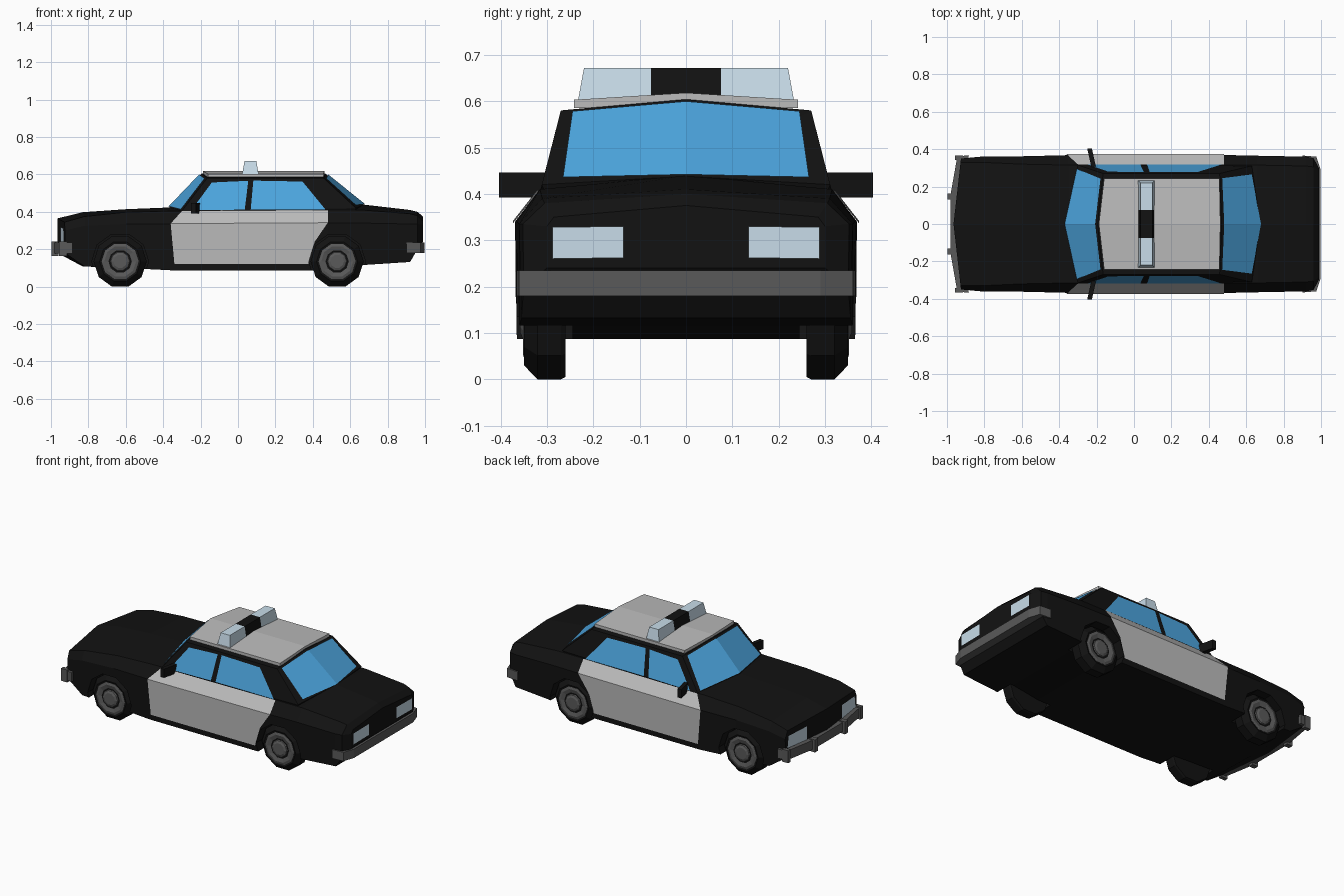
import bpy, bmesh, math
from mathutils import Vector

if "Cube" in bpy.data.objects:
    bpy.data.objects.remove(bpy.data.objects["Cube"])


def material(name, rgb):
    m = bpy.data.materials.new(name)
    m.diffuse_color = (*rgb, 1)
    m.use_nodes = True
    m.node_tree.nodes["Principled BSDF"].inputs["Base Color"].default_value = m.diffuse_color
    return m


BLACK = material("black", (0.006, 0.006, 0.006))
WHITE = material("pale_grey", (0.5, 0.5, 0.5))
METAL = material("dark_grey", (0.1, 0.1, 0.1))
GLASS = material("blue_glass", (0.075, 0.39, 0.76))
LAMP = material("pale_blue", (0.58, 0.72, 0.82))


def finish(name, bm, mat, mirror=False):
    mesh = bpy.data.meshes.new(name)
    bm.to_mesh(mesh)
    bm.free()
    obj = bpy.data.objects.new(name, mesh)
    bpy.context.collection.objects.link(obj)
    mesh.materials.append(mat)
    if mirror:
        mod = obj.modifiers.new("mirror", 'MIRROR')
        mod.use_axis = (False, True, False)
        mod.use_mirror_merge = False
    return obj


def hull(name, pts, mat, pair=False):
    """Convex solid; either spans both sides (y mirrored) or is a mirrored pair."""
    bm = bmesh.new()
    pts = list(pts) if pair else list(pts) + [(x, -y, z) for x, y, z in pts if y > 0]
    for p in pts:
        bm.verts.new(p)
    res = bmesh.ops.convex_hull(bm, input=bm.verts[:])
    loose = [v for v in bm.verts if not v.link_faces]
    bmesh.ops.delete(bm, geom=loose, context='VERTS')
    bmesh.ops.dissolve_limit(bm, angle_limit=0.01, verts=bm.verts[:], edges=bm.edges[:])
    bmesh.ops.recalc_face_normals(bm, faces=bm.faces[:])
    return finish(name, bm, mat, pair)


def box(x0, x1, y0, y1, z0, z1):
    return [(x, y, z) for x in (x0, x1) for y in (y0, y1) for z in (z0, z1)]


def panels(name, polys, mat):
    """Thin outward-facing sheets laid on the body, mirrored across y."""
    bm = bmesh.new()
    for poly in polys:
        f = bm.faces.new([bm.verts.new(p) for p in poly])
        f.normal_update()
        if f.normal.dot(f.calc_center_median() - Vector((0.1, 0, 0.25))) < 0:
            f.normal_flip()
    return finish(name, bm, mat, True)


def lathe(name, profile, x, z, mat, n=10):
    """Revolve (radius, y) points about a wheel axle."""
    bm = bmesh.new()
    rings = []
    for r, y in profile:
        a = [2 * math.pi * (k + 0.5) / n - math.pi / 2 for k in range(n)]
        rings.append([bm.verts.new((x + r * math.cos(t), y, z + r * math.sin(t))) for t in a])
    for a, b in zip(rings, rings[1:]):
        for k in range(n):
            bm.faces.new((a[k], a[(k + 1) % n], b[(k + 1) % n], b[k]))
    bm.faces.new(rings[0])
    bm.faces.new(rings[-1])
    bmesh.ops.recalc_face_normals(bm, faces=bm.faces[:])
    return finish(name, bm, mat, True)


# lower body: centre x, side x, floor z, floor y, shoulder y/z, top edge y/z, centre top z
stations = [
    (-.965, -.925, .18, .345, .35, .30, .33, .345, .365),
    (-.83, -.82, .108, .355, .36, .325, .33, .375, .398),
    (-.60, -.60, .10, .36, .362, .335, .32, .398, .414),
    (-.35, -.35, .087, .365, .368, .335, .315, .405, .424),
    (.48, .48, .087, .365, .369, .34, .315, .41, .44),
    (.66, .66, .115, .36, .365, .34, .315, .41, .44),
    (.92, .92, .132, .355, .36, .335, .31, .39, .41),
    (.96, .96, .20, .35, .352, .335, .305, .38, .40),
    (.988, .988, .24, .30, .30, .33, .285, .35, .375),
]
bm = bmesh.new()
rings = []
for xc, xs, zb, yb, ysh, zsh, yt, zt, zc in stations:
    half = [(0, zb), (yb, zb), (ysh, zsh), (yt, zt), (0, zc)]
    ring = half + [(-y, z) for y, z in half[3:0:-1]]
    rings.append([bm.verts.new((xc + (xs - xc) * abs(y) / ysh, y, z)) for y, z in ring])
for a, b in zip(rings, rings[1:]):
    for k in range(8):
        bm.faces.new((a[k], a[(k + 1) % 8], b[(k + 1) % 8], b[k]))
for ring in (rings[0], rings[-1]):
    bm.faces.new(ring[:5])
    bm.faces.new(ring[4:] + ring[:1])
bmesh.ops.recalc_face_normals(bm, faces=bm.faces[:])
body = finish("body", bm, BLACK)

# wheels, with arches cut out of the body
WHEELS = {"front": -.63, "rear": .53}
for end, x in WHEELS.items():
    cutter = lathe(end + "_arch_cutter", [(.152, .245), (.152, .45)], x, .135, BLACK)
    cutter.hide_render = True
    mod = body.modifiers.new(end + "_arch", 'BOOLEAN')
    mod.operation, mod.object, mod.solver = 'DIFFERENCE', cutter, 'EXACT'
    bpy.context.view_layer.update()
    bpy.context.view_layer.objects.active = body
    bpy.ops.object.modifier_apply(modifier=mod.name)
    bpy.data.objects.remove(cutter)
    lathe(end + "_tyres", [(.137, .26), (.142, .27), (.142, .32), (.11, .35), (.097, .346)], x, .135, BLACK)
    lathe(end + "_hubs", [(.099, .33), (.099, .348), (.085, .352), (.055, .344),
                          (.05, .352), (.036, .358)], x, .135, METAL)

# cabin
fc, fs = Vector((-.37, 0, .422)), Vector((-.30, .315, .405))
rc, rs = Vector((.675, 0, .438)), Vector((.63, .311, .42))
tfc, tfs = Vector((-.195, 0, .605)), Vector((-.165, .27, .58))
trc, trs = Vector((.468, 0, .604)), Vector((.458, .27, .58))
cabin = [tuple(v) for v in (fc, fs, rc, rs, tfc, tfs, trc, trs)]
hull("cabin", cabin + [(-.3, .28, .33), (.6, .28, .33)], BLACK)


def on_screen(c, s, tc, ts, uvs, push):
    return [c.lerp(s, u).lerp(tc.lerp(ts, u), v) + Vector((push, 0, .004)) for u, v in uvs]


# windscreen and rear window
panels("windscreen", [on_screen(fc, fs, tfc, tfs, [(0, .02), (.94, .02), (.89, .95), (0, .95)], -.004)], GLASS)
panels("rear_window", [on_screen(rc, rs, trc, trs, [(0, .0), (.86, .06), (.9, .95), (0, .95)], .004)], GLASS)


# side windows on the leaning cabin wall
def wall(pts):
    return [(x, .319 - .257 * (z - .405), z) for x, z in pts]


panels("side_windows", [wall([(-.25, .408), (-.14, .557), (.055, .566), (.036, .412)]),
                        wall([(.068, .412), (.082, .567), (.345, .562), (.468, .412)])], GLASS)

# doors: flat lower face and sloping upper strip
lower = [(-.34, .12), (-.36, .337), (.48, .342), (.475, .335), (.41, .24), (.375, .12)]
panels("doors", [[(x, .368 + .02 * (z - .09), z) for x, z in lower],
                 [(-.36, .373, .337), (-.30, .319, .404), (.48, .319, .411), (.48, .373, .342)]], WHITE)

# roof skin
roof = [(-.188, 0, .60), (-.16, .242, .585), (.457, .242, .585), (.462, 0, .60)]
hull("roof", roof + [(x, y, z + .018) for x, y, z in roof], WHITE)


# roof light bar with dark middle
def bar(y0, y1, t1):
    return [(.02, y0, .59), (.112, y0, .59), (.035, y0, .672), (.098, y0, .672),
            (.02, y1, .59), (.112, y1, .59), (.035, t1, .672), (.098, t1, .672)]


hull("light_bar_lamps", bar(.075, .235, .22), LAMP, True)
hull("light_bar_centre", bar(0, .075, .075), BLACK)

# bumpers and overriders
plans = {"front_bumper": ([(-.982, .15), (-.945, .36), (-.885, .368)], .178, .235),
         "rear_bumper": ([(.998, .29), (.975, .36), (.90, .366)], .18, .235)}
for name, (plan, z0, z1) in plans.items():
    hull(name, [(x, y, z) for x, y in plan for z in (z0, z1)], METAL)
hull("inner_overriders", box(-.998, -.96, .132, .162, .165, .242), METAL, True)
hull("outer_overriders", box(-.957, -.915, .342, .366, .165, .242), METAL, True)

# lamps
panels("headlights", [[(-.969 + .04 * y / .35, y, z) for y, z in
                       ((.17, .235), (.335, .24), (.325, .312), (.17, .318))]], LAMP)
panels("tail_lights", [[(.992, y, z) for y, z in
                        ((.135, .262), (.288, .26), (.288, .328), (.135, .33))]], LAMP)

# door mirrors
hull("door_mirrors", [(x + dx, y, z) for x, y in ((-.225, .29), (-.25, .403))
                      for dx in (0, .025) for z in (.392, .446)], BLACK, True)
